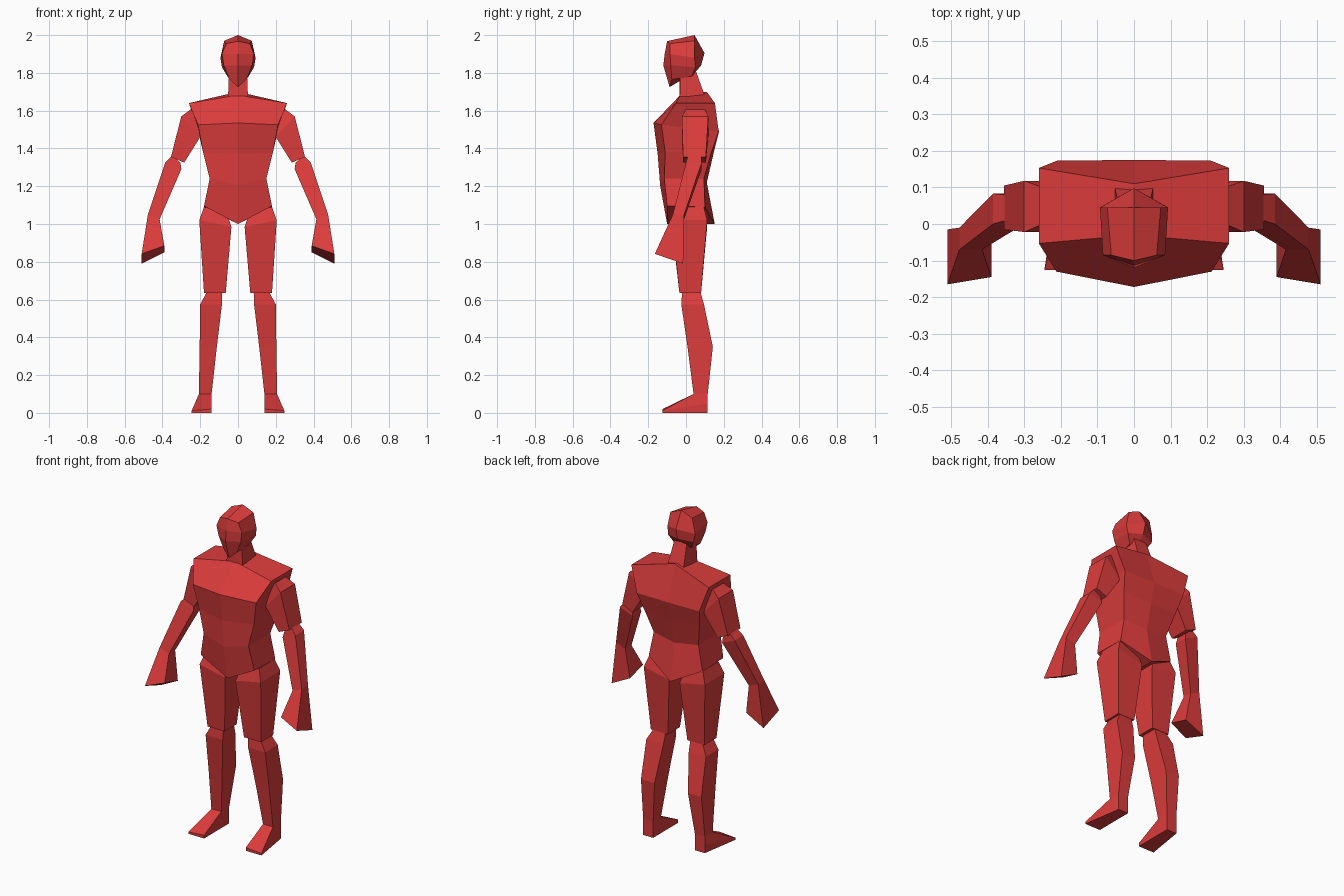
import bpy, bmesh

red = bpy.data.materials.new("red")
red.diffuse_color = (0.72, 0.045, 0.045, 1)


def loft(name, rings, closed=True):
    """Skin four-point rings, cap both ends and mirror across x = 0.
    Open rings start and end on the centre plane."""
    bm = bmesh.new()
    rows = [[bm.verts.new(p) for p in ring] for ring in rings]
    for a, b in zip(rows, rows[1:]):
        for i in range(4 if closed else 3):
            j = (i + 1) % 4
            bm.faces.new((a[i], a[j], b[j], b[i]))
    bm.faces.new(rows[0][::-1])
    bm.faces.new(rows[-1])
    bmesh.ops.recalc_face_normals(bm, faces=bm.faces[:])
    mesh = bpy.data.meshes.new(name)
    bm.to_mesh(mesh)
    bm.free()
    mesh.materials.append(red)
    obj = bpy.data.objects.new(name, mesh)
    bpy.context.collection.objects.link(obj)
    mod = obj.modifiers.new("mirror", 'MIRROR')
    mod.use_clip = True
    return obj


def box_ring(inner, outer, front, back):
    """Limb section: inner and outer (x, z), front and back y."""
    (xi, zi), (xo, zo) = inner, outer
    return [(xi, front, zi), (xo, front, zo), (xo, back, zo), (xi, back, zi)]


# Centre parts: each ring is front centre, front side, back side, back centre
loft("torso", [
    [(0, -.10, 1.0), (.18, -.10, 1.095), (.18, .10, 1.09), (0, .152, 1.0)],
    [(0, -.137, 1.205), (.15, -.115, 1.24), (.15, .095, 1.24), (0, .11, 1.22)],
    [(0, -.15, 1.37), (.185, -.11, 1.38), (.185, .135, 1.38), (0, .145, 1.37)],
    [(0, -.172, 1.535), (.212, -.13, 1.525), (.21, .173, 1.49), (0, .175, 1.49)],
    [(0, -.03, 1.683), (.26, -.053, 1.64), (.26, .153, 1.64), (0, .11, 1.70)],
], closed=False)

loft("neck", [
    [(0, -.035, 1.62), (.055, -.035, 1.62), (.055, .11, 1.65), (0, .11, 1.65)],
    [(0, -.035, 1.79), (.048, -.03, 1.79), (.04, .045, 1.83), (0, .045, 1.83)],
], closed=False)

loft("head", [
    [(0, -.087, 1.725), (.045, -.075, 1.765), (.055, .03, 1.78), (0, .04, 1.80)],
    [(0, -.12, 1.84), (.075, -.08, 1.84), (.085, .05, 1.83), (0, .08, 1.84)],
    [(0, -.113, 1.90), (.085, -.085, 1.90), (.093, .045, 1.88), (0, .098, 1.905)],
    [(0, -.10, 1.968), (.062, -.085, 1.955), (.073, .045, 1.97), (0, .045, 2.0)],
], closed=False)

# Arms
loft("upper_arm", [
    box_ring((.19, 1.55), (.25, 1.607), 0, .10),
    box_ring((.20, 1.46), (.30, 1.57), -.022, .118),
    box_ring((.285, 1.325), (.355, 1.355), -.015, .105),
])

loft("forearm_and_hand", [
    box_ring((.305, 1.325), (.35, 1.362), .01, .08),
    box_ring((.30, 1.29), (.385, 1.325), 0, .083),
    box_ring((.415, 1.025), (.477, 1.05), -.07, -.01),
    [(.39, -.145, .885), (.51, -.165, .842), (.51, -.015, .79), (.39, -.02, .85)],
])

# Legs
loft("thigh", [
    box_ring((.065, .635), (.18, .635), -.035, .08),
    box_ring((.035, .985), (.205, 1.02), -.075, .112),
    box_ring((.06, 1.06), (.18, 1.09), -.055, .095),
])

loft("shin", [
    box_ring((.14, .10), (.207, .10), .04, .115),
    box_ring((.112, .35), (.203, .35), .008, .142),
    box_ring((.085, .575), (.20, .575), -.025, .095),
    box_ring((.083, .645), (.162, .645), -.02, .075),
])

loft("foot", [
    [(.14, -.125, 0), (.245, -.125, 0), (.207, .115, 0), (.14, .115, 0)],
    [(.14, -.125, .02), (.245, -.125, .012), (.207, .09, .05), (.14, .09, .05)][:2]
    + [(.207, .115, .05), (.14, .115, .05)],
    [(.14, .04, .10), (.207, .04, .10), (.207, .115, .10), (.14, .115, .10)],
])
